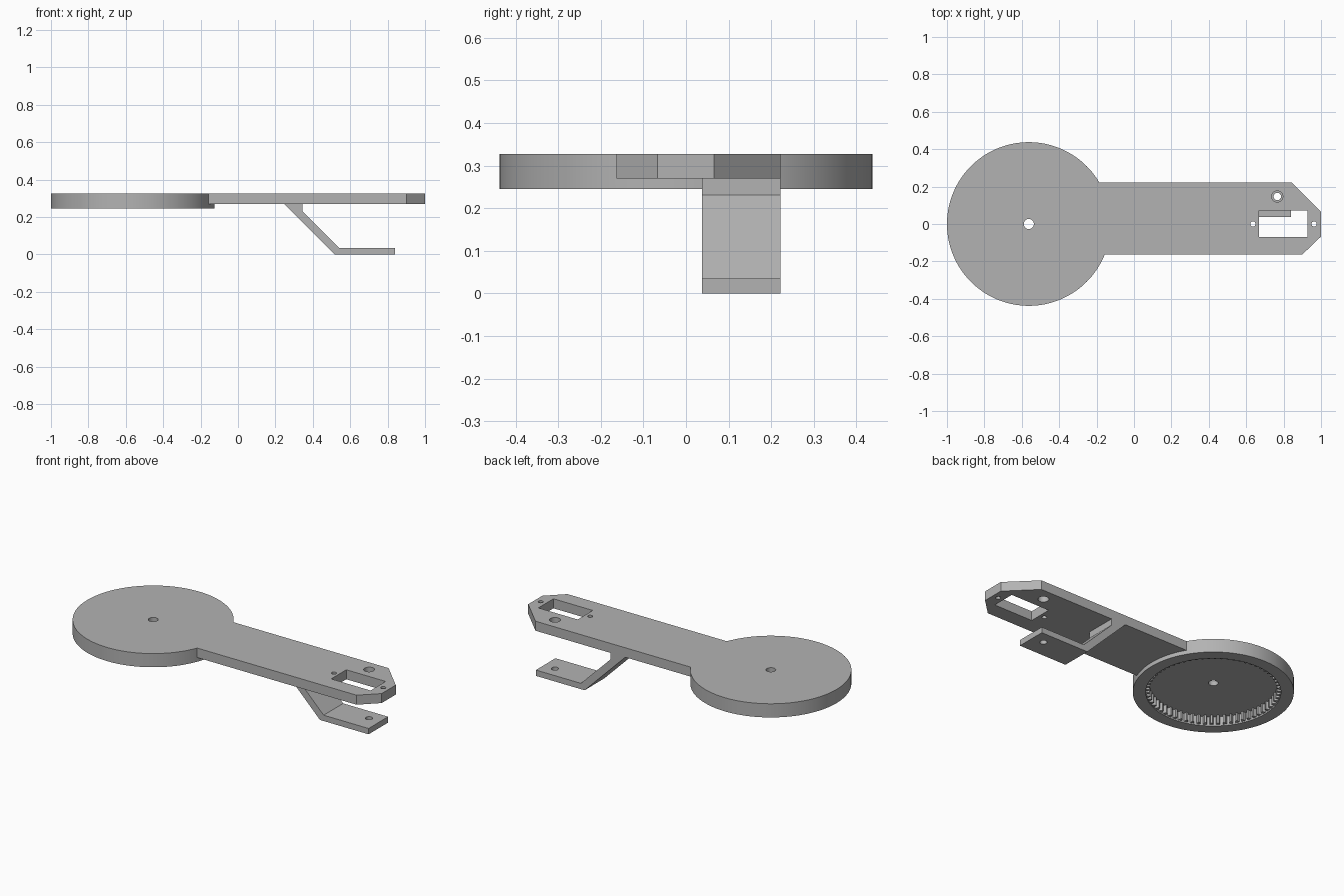
import bpy
import bmesh
from math import cos, sin, pi

cube = bpy.data.objects.get("Cube")
if cube:
    bpy.data.objects.remove(cube, do_unlink=True)

grey = bpy.data.materials.new("plain grey")
grey.use_nodes = True
COLOUR = (0.45, 0.45, 0.45, 1)
grey.diffuse_color = COLOUR
grey.node_tree.nodes["Principled BSDF"].inputs["Base Color"].default_value = COLOUR

DISC_X, DISC_R = -0.5625, 0.4375
TOP, ARM_BOTTOM, DISC_BOTTOM, FLOOR = 0.327, 0.27, 0.245, 0.302


def prism(name, outline, low, high, along_y=False):
    """Extrude an outline upward, or along y when it is drawn in x and z."""
    bm = bmesh.new()
    place = (lambda a, b: (a, low, b)) if along_y else (lambda a, b: (a, b, low))
    face = bm.faces.new([bm.verts.new(place(a, b)) for a, b in outline])
    moved = bmesh.ops.extrude_face_region(bm, geom=[face])["geom"]
    verts = [v for v in moved if isinstance(v, bmesh.types.BMVert)]
    step = high - low
    bmesh.ops.translate(bm, verts=verts, vec=(0, step, 0) if along_y else (0, 0, step))
    bmesh.ops.recalc_face_normals(bm, faces=bm.faces)
    mesh = bpy.data.meshes.new(name)
    bm.to_mesh(mesh)
    bm.free()
    mesh.materials.append(grey)
    obj = bpy.data.objects.new(name, mesh)
    bpy.context.collection.objects.link(obj)
    return obj


def circle(x, y, r, n=32):
    return [(x + r * cos(2 * pi * i / n), y + r * sin(2 * pi * i / n)) for i in range(n)]


def combine(target, tool, operation="DIFFERENCE"):
    """Apply a boolean and remove the tool."""
    mod = target.modifiers.new("combine", "BOOLEAN")
    mod.object, mod.operation, mod.solver = tool, operation, "EXACT"
    bpy.context.view_layer.objects.active = target
    bpy.ops.object.modifier_apply(modifier=mod.name)
    bpy.data.objects.remove(tool, do_unlink=True)


def smooth(obj):
    bpy.ops.object.select_all(action="DESELECT")
    obj.select_set(True)
    bpy.context.view_layer.objects.active = obj
    bpy.ops.object.shade_smooth_by_angle(angle=pi / 7)


# Round housing joined to the tapered arm
body = prism("housing_and_arm", circle(DISC_X, 0, DISC_R, 128), DISC_BOTTOM, TOP)
arm = [(-0.4, -0.163), (0.9, -0.163), (1, -0.067), (1, 0.066), (0.843, 0.222), (-0.4, 0.222)]
combine(body, prism("arm", arm, ARM_BOTTOM, TOP), "UNION")

# Recess under the housing, with a plain lip and a ring of inner teeth
RIM, TIP, TEETH = 0.367, 0.347, 64
combine(body, prism("lip_cutter", circle(DISC_X, 0, RIM, 128), 0.2, DISC_BOTTOM + 0.008))
ring = []
for i in range(TEETH):
    for offset, r in ((0, TIP), (0.3, TIP), (0.45, RIM), (0.85, RIM)):
        a = 2 * pi * (i + offset) / TEETH
        ring.append((DISC_X + r * cos(a), r * sin(a)))
combine(body, prism("tooth_cutter", ring, 0.22, FLOOR))

# Axle hole, screw holes and rectangular slot
for x, y, r in ((DISC_X, 0, 0.027), (0.636, 0, 0.014), (0.963, 0, 0.014), (0.766, 0.147, 0.03)):
    combine(body, prism("hole_cutter", circle(x, y, r), 0.2, 0.4))
slot = [(0.667, -0.07), (0.928, -0.07), (0.928, 0.073), (0.667, 0.073)]
combine(body, prism("slot_cutter", slot, 0.2, 0.4))
smooth(body)

# Bent bracket hanging under the arm
profile = [(0.247, ARM_BOTTOM), (0.345, ARM_BOTTOM), (0.345, 0.231), (0.542, 0.035),
           (0.84, 0.035), (0.84, 0), (0.517, 0)]
bracket = prism("bent_bracket", profile, 0.037, 0.222, along_y=True)
combine(bracket, prism("bracket_hole_cutter", circle(0.766, 0.147, 0.02), -0.1, 0.1))
smooth(bracket)
